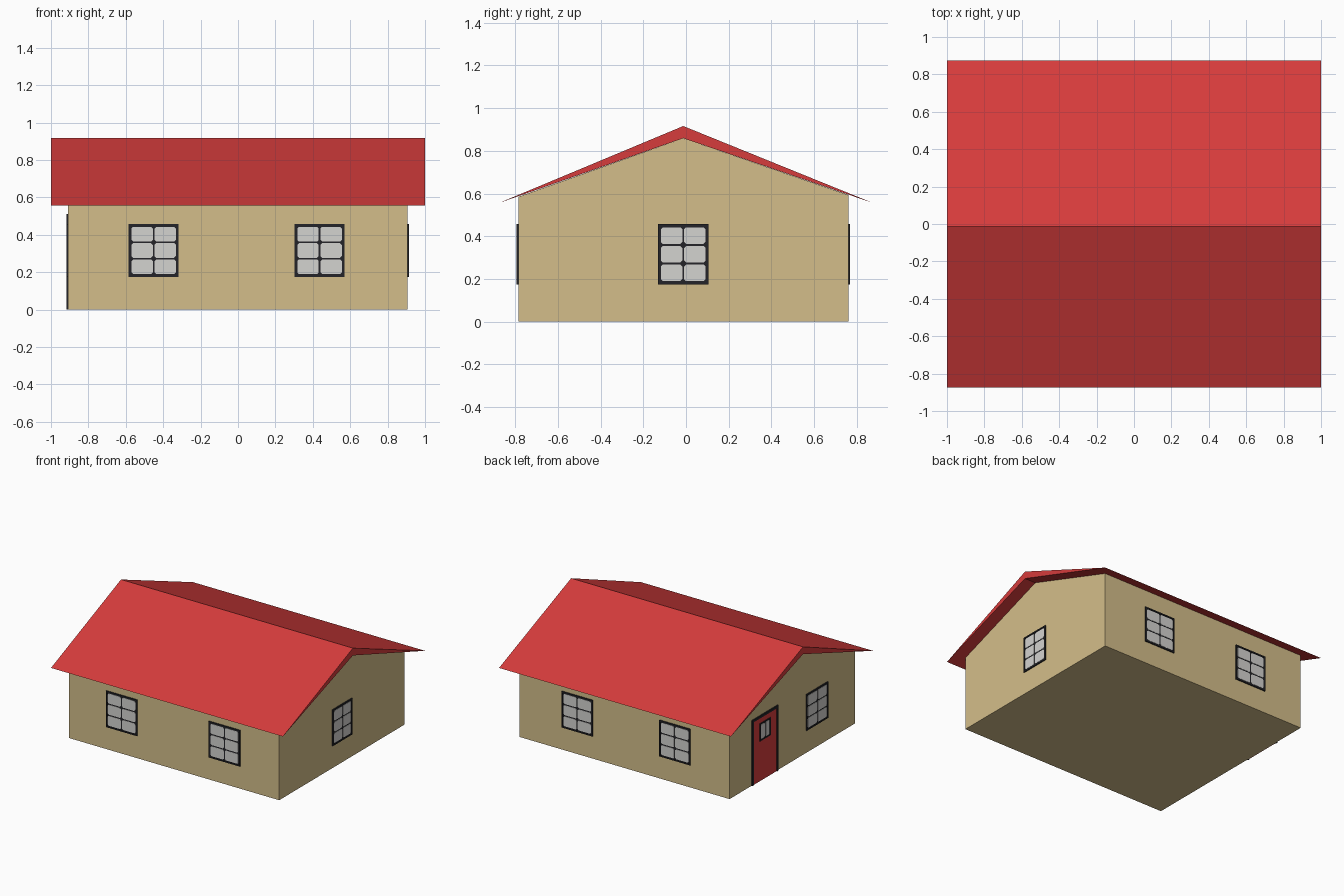
import bpy, bmesh
from mathutils import Vector

if "Cube" in bpy.data.objects:
    bpy.data.objects.remove(bpy.data.objects["Cube"])


def material(name, rgb):
    m = bpy.data.materials.new(name)
    lin = [((c / 255 + 0.055) / 1.055) ** 2.4 for c in rgb]
    m.diffuse_color = (*lin, 1)
    m.use_nodes = True
    m.node_tree.nodes["Principled BSDF"].inputs["Base Color"].default_value = m.diffuse_color
    return m


WALL = material("tan_wall", (212, 190, 138))
RED = material("roof_red", (214, 60, 60))
DARK = material("dark_frame", (36, 36, 40))
PANE = material("pale_pane", (212, 211, 208))

# Wall positions
X0, X1, Y0, Y1 = -0.908, 0.905, -0.785, 0.76
RIDGE_Y, EAVE_Y, EAVE_Z, RIDGE_Z, UNDER_Z = -0.013, 0.875, 0.556, 0.916, 0.859


def prism(bm, outline, d0, d1, place, mat=0):
    """Extrude a 2D outline between two depths; place maps (u, v, d) to world."""
    a = [bm.verts.new(place(u, v, d0)) for u, v in outline]
    b = [bm.verts.new(place(u, v, d1)) for u, v in outline]
    n = len(a)
    faces = [bm.faces.new(a[::-1]), bm.faces.new(b)]
    faces += [bm.faces.new((a[i], a[(i + 1) % n], b[(i + 1) % n], b[i])) for i in range(n)]
    for f in faces:
        f.material_index = mat


def finish(name, bm, mats):
    bmesh.ops.recalc_face_normals(bm, faces=bm.faces)
    me = bpy.data.meshes.new(name)
    bm.to_mesh(me)
    bm.free()
    for m in mats:
        me.materials.append(m)
    ob = bpy.data.objects.new(name, me)
    bpy.context.collection.objects.link(ob)
    return ob


def rect(u0, u1, v0, v1, cut=0.0):
    if not cut:
        return [(u0, v0), (u1, v0), (u1, v1), (u0, v1)]
    return [(u0 + cut, v0), (u1 - cut, v0), (u1, v0 + cut), (u1, v1 - cut),
            (u1 - cut, v1), (u0 + cut, v1), (u0, v1 - cut), (u0, v0 + cut)]


# Mappings for each side: u along the wall, v up, d outward
SIDES = {
    "front": lambda u, v, d: Vector((u, Y0 - d, v)),
    "back": lambda u, v, d: Vector((u, Y1 + d, v)),
    "right": lambda u, v, d: Vector((X1 + d, u, v)),
    "left": lambda u, v, d: Vector((X0 - d, u, v)),
}


def along_x(u, v, d):
    return Vector((d, u, v))


def glazing(bm, place, u0, u1, v0, v1, cols, rows, base, border, gap, cut):
    """Dark backing, raised dark border and pale panes with clipped corners."""
    prism(bm, rect(u0, u1, v0, v1), 0, base + 0.004, place, 0)
    e = border * 0.7
    for r in (rect(u0, u0 + e, v0, v1), rect(u1 - e, u1, v0, v1),
              rect(u0 + e, u1 - e, v0, v0 + e), rect(u0 + e, u1 - e, v1 - e, v1)):
        prism(bm, r, base, base + 0.008, place, 0)
    w = (u1 - u0 - 2 * border - gap * (cols - 1)) / cols
    h = (v1 - v0 - 2 * border - gap * (rows - 1)) / rows
    for i in range(cols):
        for j in range(rows):
            u, v = u0 + border + i * (w + gap), v0 + border + j * (h + gap)
            prism(bm, rect(u, u + w, v, v + h, cut), base + 0.002, base + 0.006, place, 1)


# Walls with gable ends
bm = bmesh.new()
slope = (UNDER_Z - EAVE_Z) / (EAVE_Y - abs(RIDGE_Y))
gable = [(Y0, 0), (Y1, 0), (Y1, EAVE_Z + slope * (EAVE_Y - Y1) - 0.003),
         (RIDGE_Y, UNDER_Z), (Y0, EAVE_Z + slope * (EAVE_Y + Y0) - 0.003)]
prism(bm, gable, X0, X1, along_x)
finish("walls", bm, [WALL])

# Roof, thick at the ridge and thin at the eaves
bm = bmesh.new()
prism(bm, [(-EAVE_Y, EAVE_Z), (RIDGE_Y, UNDER_Z), (EAVE_Y, EAVE_Z), (RIDGE_Y, RIDGE_Z)],
      -1, 1, along_x)
finish("roof", bm, [RED])

# Windows: side, left edge, right edge
for side, u0, u1 in (("front", -0.585, -0.317), ("front", 0.302, 0.57),
                     ("back", -0.573, -0.305), ("back", 0.268, 0.536),
                     ("right", -0.132, 0.106), ("left", -0.446, -0.18)):
    bm = bmesh.new()
    glazing(bm, SIDES[side], u0, u1, 0.175, 0.457, 2, 3, 0, 0.015, 0.009, 0.009)
    finish(side + "_window", bm, [DARK, PANE])

# Door panel and its dark frame on the left side
place = SIDES["left"]
D0, D1, DT, FW = 0.168, 0.492, 0.51, 0.018
bm = bmesh.new()
prism(bm, rect(D0 + FW, D1 - FW, 0, DT - FW), 0, 0.004, place)
finish("door_panel", bm, [RED])
bm = bmesh.new()
for r in (rect(D0, D0 + FW, 0, DT), rect(D1 - FW, D1, 0, DT),
          rect(D0 + FW, D1 - FW, DT - FW, DT)):
    prism(bm, r, 0, 0.009, place)
finish("door_frame", bm, [DARK])

# Small two-pane window in the door
bm = bmesh.new()
glazing(bm, place, 0.265, 0.395, 0.312, 0.45, 2, 1, 0.001, 0.012, 0.012, 0.008)
finish("door_window", bm, [DARK, PANE])
